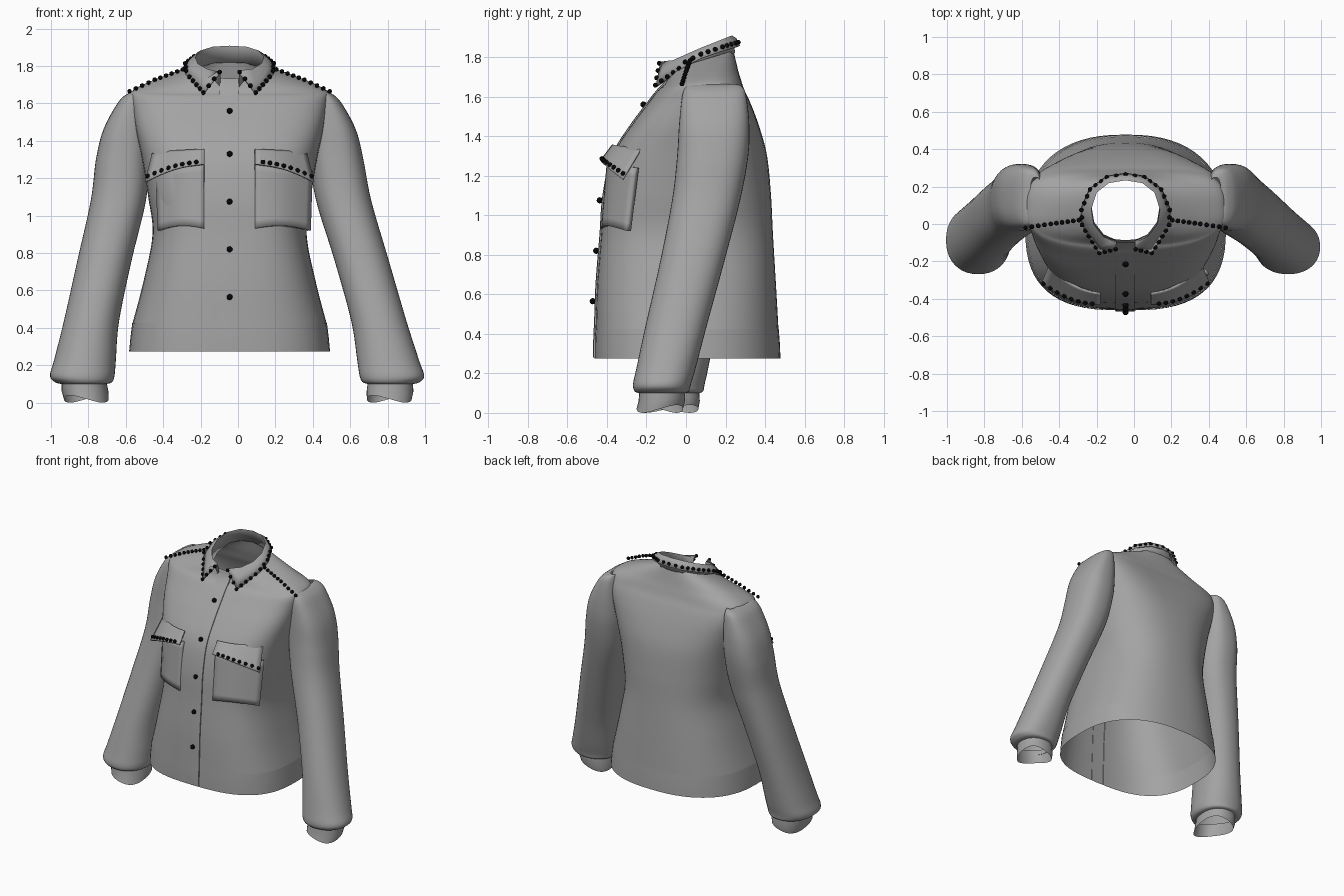
import bpy, bmesh, math
from mathutils import Vector
from mathutils.bvhtree import BVHTree

if "Cube" in bpy.data.objects:
    bpy.data.objects.remove(bpy.data.objects["Cube"])

CX = -0.045  # centre line of the torso


def material(name, rgb):
    m = bpy.data.materials.new(name)
    m.diffuse_color = (*rgb, 1)
    m.use_nodes = True
    m.node_tree.nodes["Principled BSDF"].inputs["Base Color"].default_value = m.diffuse_color
    return m


CLOTH = material("grey cloth", (0.37, 0.37, 0.37))
METAL = material("black metal", (0.002, 0.002, 0.002))


def make(name, verts, faces, mat=CLOTH, angle=50, thick=0):
    me = bpy.data.meshes.new(name)
    me.from_pydata([tuple(v) for v in verts], [], faces)
    bm = bmesh.new()
    bm.from_mesh(me)
    bmesh.ops.delete(bm, geom=[v for v in bm.verts if not v.link_faces], context='VERTS')
    bmesh.ops.recalc_face_normals(bm, faces=bm.faces)
    bm.to_mesh(me)
    bm.free()
    me.materials.append(mat)
    ob = bpy.data.objects.new(name, me)
    bpy.context.collection.objects.link(ob)
    bpy.ops.object.select_all(action='DESELECT')
    ob.select_set(True)
    bpy.context.view_layer.objects.active = ob
    bpy.ops.object.shade_smooth_by_angle(angle=math.radians(angle))
    if thick:
        s = ob.modifiers.new("thickness", 'SOLIDIFY')
        s.thickness = thick
        s.offset = 0


def refine(rows, k=6):
    """Catmull-Rom interpolation of a table of section values."""
    out = []
    for i in range(len(rows) - 1):
        p0, p1, p2, p3 = (rows[max(0, min(len(rows) - 1, i + d))] for d in (-1, 0, 1, 2))
        for s in range(k):
            t = s / k
            out.append([b + 0.5 * t * (c - a + t * (2 * a - 5 * b + 4 * c - d + t * (3 * (b - c) + d - a)))
                        for a, b, c, d in zip(p0, p1, p2, p3)])
    return out + [list(rows[-1])]


def ring(z, cx, hw, y0, yc, y1, tilt=0, nf=2.2, nb=2.2, n=64):
    """Superelliptic section with separate front and back depths."""
    pts = []
    for i in range(n):
        a = 2 * math.pi * i / n
        c, s = math.cos(a), math.sin(a)
        e = 2 / (nf if s < 0 else nb)
        d = y1 - yc if s > 0 else yc - y0
        y = yc + math.copysign(abs(s) ** e, s) * d
        pts.append((cx + math.copysign(abs(c) ** e, c) * hw, y, z + tilt * (y - 0.05)))
    return pts


def loft(rings, closed=True):
    n = len(rings[0])
    verts = [p for r in rings for p in r]
    faces = [(i * n + j, i * n + (j + 1) % n, (i + 1) * n + (j + 1) % n, (i + 1) * n + j)
             for i in range(len(rings) - 1) for j in range(n if closed else n - 1)]
    return verts, faces


def inside(p, sections):
    """True when a point is well inside the tube given by its sections."""
    z, cx, hw, y0, yc, y1, tilt, nf, nb = min(sections, key=lambda s: abs(s[0] - p[2]))
    if abs(z - p[2]) > .02 or z > 1.64:
        return False
    n, d = (nb, y1 - yc) if p[1] > yc else (nf, yc - y0)
    return (abs(p[0] - cx) / hw) ** n + (abs(p[1] - yc) / d) ** n < .95


def opened(verts, faces, *tubes):
    """Cut the armhole: drop faces hidden inside the other tubes."""
    keep = [not any(inside(v, t) for t in tubes) for v in verts]
    return verts, [f for f in faces if any(keep[i] for i in f)]


# Torso: z, half width, front y, widest y, back y, tilt, front and back squareness
torso = [(.42, .520, -.458, .0, .468, 0, 2.8, 2.4), (.65, .46, -.45, .0, .455, 0, 2.9, 2.5),
         (.90, .412, -.43, .0, .44, 0, 3, 2.5), (1.10, .435, -.415, .01, .43, 0, 3, 2.5),
         (1.30, .468, -.37, .04, .41, 0, 3, 2.7), (1.45, .50, -.28, .05, .37, 0, 3, 3.3),
         (1.57, .52, -.19, .06, .325, 0, 2.8, 4.2), (1.635, .53, -.14, .06, .295, 0, 2.6, 4.2),
         (1.665, .52, -.115, .06, .28, .06, 2.4, 3.6), (1.70, .45, -.098, .06, .265, .13, 2.3, 2.8),
         (1.74, .33, -.092, .06, .25, .25, 2.2, 2.3), (1.775, .21, -.085, .06, .24, .3, 2.2, 2.2)]
torso = [(r[0], CX, *r[1:]) for r in refine(torso)]
bv, bf = loft([ring(*r) for r in torso])

# Hem band
hem = [(.275, .537, -.462, 0, .478), (.35, .53, -.462, 0, .475), (.425, .5205, -.459, 0, .469)]
hv, hf = loft([ring(r[0], CX, *r[1:], nf=2.8, nb=2.4) for r in hem])
make("hem_band", hv, hf)

tree = BVHTree.FromPolygons(bv + hv, bf + [tuple(i + len(bv) for i in f) for f in hf])


def front(x, z, off=0):
    hit = tree.ray_cast(Vector((x, -2, z)), Vector((0, 1, 0)))[0]
    return (x, (hit.y if hit else -0.1) - off, z)


# Button placket
strip = [[front(CX + dx, .28 + 1.43 * i / 40, o) for dx, o in
          ((-.055, -.004), (-.053, .006), (0, .008), (.047, .006), (.049, -.004))] for i in range(41)]
make("button_placket", *loft(strip, False), angle=40)

# Sleeves: z, inner x, outer x, front y, back y
sleeve = [(1.664, .45, .51, .03, .25), (1.650, .45, .55, .0, .285), (1.60, .44, .60, -.02, .305),
          (1.46, .43, .675, -.035, .32), (1.30, .43, .715, -.045, .315), (1.08, .455, .75, -.07, .275),
          (.77, .54, .83, -.13, .195), (.44, .62, .915, -.205, .105), (.23, .645, .975, -.25, .05),
          (.145, .655, 1.0, -.268, .025), (.11, .67, .975, -.26, .015), (.10, .70, .94, -.24, -.005)]
cuff = [(.13, .70, .94, -.235, -.005), (.07, .69, .94, -.24, -.005), (.03, .69, .93, -.25, -.015)]


def tube(rows, side):
    out = []
    for z, a, b, y0, y1 in rows:
        y1 += (.08 if side < 0 else 0) * max(0, 1 - z / 1.1)
        n = 2.2 + .6 * (z / 1.66) ** 3
        cx = CX * min(1, z / 1.3) + side * (a + b) / 2
        out.append((z, cx, (b - a) / 2, y0, (y0 + y1) / 2, y1, 0, n, n))
    return out


sleeves = {side: tube(refine(sleeve), side) for side in (1, -1)}
make("torso", *opened(bv, bf, *sleeves.values()))
for side, tag in ((1, "right"), (-1, "left")):
    make(tag + "_sleeve", *opened(*loft([ring(*r, n=40) for r in sleeves[side]]), torso))
    rings = [[(x, y, max(0, z + .02 * (math.sin(i * math.pi / 8) - .5))) for i, (x, y, z) in enumerate(ring(*r, n=32))]
             for r in tube(cuff, side)]
    make(tag + "_cuff", *loft(rings))


# Folded collar: half outlines from the back centre to the front end
def both(half):
    return [(CX - x, y, z) for x, y, z in half[:0:-1]] + [(CX + x, y, z) for x, y, z in half]


top = both([(0, .235, 1.905), (.09, .22, 1.90), (.155, .17, 1.88), (.185, .08, 1.845),
            (.172, 0, 1.81), (.12, -.068, 1.78), (.05, -.10, 1.765)])
edge = both([(0, .27, 1.855), (.10, .255, 1.85), (.19, .19, 1.832), (.237, .08, 1.795),
             (.233, 0, 1.755), (.14, -.15, 1.65), (.053, -.13, 1.76)])
fold = [tuple((a + b) / 2 + (.012 if k == 2 else -.008 if k == 1 and a < 0 else 0)
              for k, (a, b) in enumerate(zip(p, q))) for p, q in zip(top, edge)]
stand = [(x, y + .01, z - .085) for x, y, z in top]
make("collar", *loft([stand, top, fold, edge], False), angle=60, thick=.008)


# Round studs and buttons
def studs(name, points, r=.0125):
    bm = bmesh.new()
    for p in points:
        g = bmesh.ops.create_icosphere(bm, subdivisions=2, radius=r)
        bmesh.ops.translate(bm, verts=g["verts"], vec=Vector(p))
    me = bpy.data.meshes.new(name)
    bm.to_mesh(me)
    bm.free()
    me.materials.append(METAL)
    me.shade_smooth()
    bpy.context.collection.objects.link(bpy.data.objects.new(name, me))


def along(line, step):
    out = []
    for a, b in zip(line, line[1:]):
        a, b = Vector(a), Vector(b)
        n = max(1, round((b - a).length / step))
        out += [a.lerp(b, i / n) for i in range(n)]
    return out + [Vector(line[-1])]


studs("collar_studs", [p + Vector((0, -.005, .02 if p.y > -.02 else .008)) for p in along(edge, .042)])
studs("front_buttons", [front(CX, z, .018) for z in (1.56, 1.33, 1.075, .82, .565)], .016)


# Chest pockets: curved patches between four corners
def patch(c, side, bulge, u, v):
    ti, to, bi, bo = (Vector(p) for p in c)
    p = ti.lerp(to, u).lerp(bi.lerp(bo, u), v)
    b = math.sin(math.pi * u)
    return (CX + side * p.x, p.y - bulge * b, p.z + .02 * b * v)


for side, tag in ((1, "right"), (-1, "left")):
    studs(tag + "_shoulder_studs", along([(CX + side * .25, .02, 1.782), (CX + side * .4, .0, 1.727),
                                          (CX + side * .535, -.02, 1.665)], .035))
    out = .435 if side > 0 else .385
    flap = [(.135, -.37, 1.355), (.41, -.225, 1.34), (.135, -.43, 1.275), (.45, -.32, 1.18)]
    bag = [(.135, -.385, 1.28), (out, -.25, 1.24), (.135, -.415, .93), (out - .01, -.29, .92)]
    for name, c, bulge, th in (("pocket_flap", flap, .03, .01), ("pocket_bag", bag, .035, .03)):
        grid = [[patch(c, side, bulge, i / 10, j / 8) for i in range(11)] for j in range(9)]
        make(tag + "_" + name, *loft(grid, False), thick=th)
    studs(tag + "_flap_studs", [Vector(patch(flap, side, .03, .14 + .84 * i / 7, .85)) + Vector((0, -.008, .004))
                                for i in range(8)])
